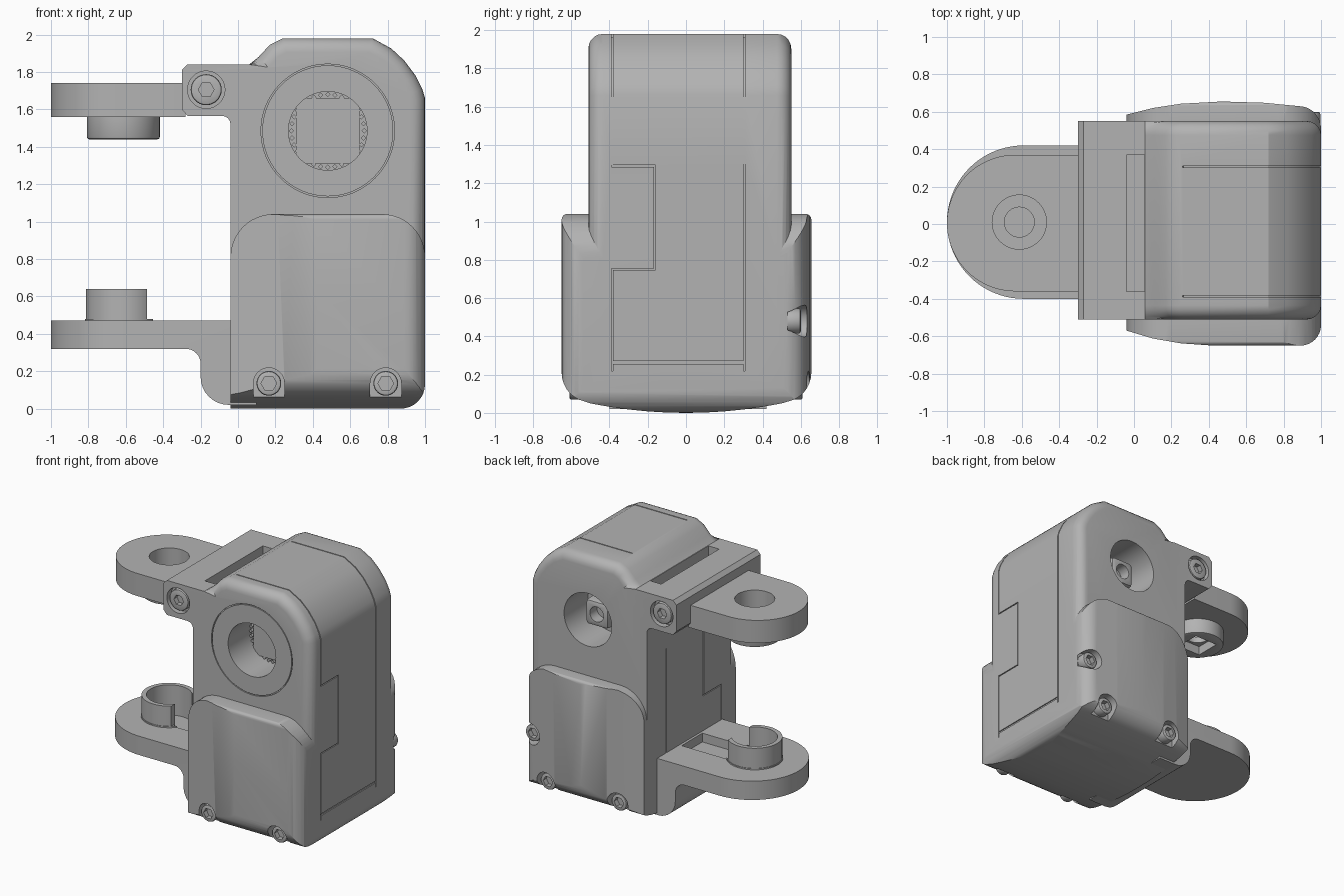
import bpy, bmesh, math
from math import pi, cos, sin

if "Cube" in bpy.data.objects:
    bpy.data.objects.remove(bpy.data.objects["Cube"])

grey = bpy.data.materials.new("plain grey")
grey.use_nodes = True
GREY = (0.45, 0.45, 0.45, 1)
grey.diffuse_color = GREY
grey.node_tree.nodes["Principled BSDF"].inputs["Base Color"].default_value = GREY


def arc(cx, cy, r, a0=0, a1=360, n=8):
    """Points on an arc, in degrees; the end point is included."""
    steps = [math.radians(a0 + (a1 - a0) * i / n) for i in range(n + 1)]
    return [(cx + r * cos(a), cy + r * sin(a)) for a in steps]


def prism(name, pts, axis, lo, hi):
    """Extrude a 2D outline along an axis."""
    place = {"x": lambda p, t: (t, p[0], p[1]),
             "y": lambda p, t: (p[0], t, p[1]),
             "z": lambda p, t: (p[0], p[1], t)}[axis]
    bm = bmesh.new()
    face = bm.faces.new([bm.verts.new(place(p, lo)) for p in pts])
    out = bmesh.ops.extrude_face_region(bm, geom=[face])
    move = [b - a for a, b in zip(place((0, 0), lo), place((0, 0), hi))]
    verts = [g for g in out["geom"] if isinstance(g, bmesh.types.BMVert)]
    bmesh.ops.translate(bm, verts=verts, vec=move)
    bmesh.ops.recalc_face_normals(bm, faces=bm.faces)
    mesh = bpy.data.meshes.new(name)
    bm.to_mesh(mesh)
    bm.free()
    mesh.materials.append(grey)
    ob = bpy.data.objects.new(name, mesh)
    bpy.context.collection.objects.link(ob)
    return ob


def box(name, x0, x1, y0, y1, z0, z1):
    return prism(name, [(x0, y0), (x1, y0), (x1, y1), (x0, y1)], "z", z0, z1)


def disc(name, cx, cy, r, axis, lo, hi, n=48):
    return prism(name, arc(cx, cy, r, n=n)[:-1], axis, lo, hi)


def apply(ob, kind, **settings):
    mod = ob.modifiers.new(kind, kind)
    for key, value in settings.items():
        setattr(mod, key, value)
    bpy.context.view_layer.objects.active = ob
    bpy.ops.object.modifier_apply(modifier=mod.name)


def boolean(ob, other, how="DIFFERENCE"):
    apply(ob, "BOOLEAN", object=other, operation=how, solver="EXACT")
    bpy.data.objects.remove(other)


# Upper housing with the hinge ear, rounded on its front and back outline
crown = [(1, 1.66), (0.985, 1.71), (0.95, 1.78), (0.89, 1.86), (0.82, 1.925), (0.72, 1.98)]
outline = [(-0.04, 0.5), (1, 0.5)] + crown + [
    (0.24, 1.98), (0.17, 1.945), (0.11, 1.88), (0.06, 1.84), (-0.27, 1.84), (-0.3, 1.81),
    (-0.3, 1.6), (-0.27, 1.565)] + arc(-0.085, 1.52, 0.045, 90, 0, 4)
housing = prism("housing", outline, "y", -0.51, 0.55)
bm = bmesh.new()
bm.from_mesh(housing.data)
rim = [e for e in bm.edges if abs(e.verts[0].co.y - e.verts[1].co.y) < 0.01
       and min(v.co.x for v in e.verts) > 0.05]
bmesh.ops.bevel(bm, geom=rim, offset=0.075, segments=5, profile=0.5, affect="EDGES")
bm.to_mesh(housing.data)
bm.free()

# Lower shell: front outline, bowed plan and bowed underside intersected
shell = prism("shell", [(-0.04, 0)] + arc(0.87, 0.13, 0.13, -90, 0)
              + arc(0.77, 0.81, 0.23, 0, 90, 12) + arc(0.19, 0.81, 0.23, 90, 180, 12), "y", -0.8, 0.8)
plan = [(-0.04, -0.57), (0.1, -0.612), (0.25, -0.638), (0.42, -0.65)] + arc(0.89, -0.54, 0.11, -90, 0)
plan += arc(0.88, 0.51, 0.12, 0, 80) + [(0.7, 0.648), (0.47, 0.655), (0.25, 0.643), (0.1, 0.62), (-0.04, 0.585)]
boolean(shell, prism("plan", plan, "z", -1, 2), "INTERSECT")
belly = [(y / 10, 0.06 * (y / 5.5) ** 2) for y in range(-5, 6)]
belly += arc(0.5, 0.21, 0.155, -65, 0, 6) + arc(0.625, 1.01, 0.03, 0, 90, 4)
belly += arc(-0.62, 1.01, 0.03, 90, 180, 4) + arc(-0.495, 0.21, 0.155, 180, 245, 6)
boolean(shell, prism("belly", belly, "x", -1, 2), "INTERSECT")
boolean(housing, shell, "UNION")

# Output bores, ring groove and the pocket on top
HX, HZ = 0.48, 1.485
boolean(housing, disc("bore", HX, HZ, 0.21, "y", -0.7, -0.22, 64))
boolean(housing, disc("bore", HX, HZ, 0.21, "y", 0.25, 0.7, 64))
groove = disc("groove", HX, HZ, 0.357, "y", -0.6, -0.5, 64)
boolean(groove, disc("core", HX, HZ, 0.35, "y", -0.7, -0.4, 64))
boolean(housing, groove)
boolean(housing, box("pocket", -0.04, 0.055, -0.36, 0.37, 1.7, 1.9))

# Panel seams over the top and down both sides
for y in (-0.386, 0.305):
    path = [(1, 1.29)] + crown + [(0.26, 1.98)]
    scaled = lambda k: [(0.5 + (x - 0.5) * k, 1 + (z - 1) * k) for x, z in path]
    boolean(housing, prism("seam", scaled(1.02) + scaled(0.985)[::-1], "y", y - 0.004, y + 0.004))
for face_x in (-0.04, 1):
    def seam(y0, y1, z0, z1):
        boolean(housing, box("seam", face_x - 0.008, face_x + 0.008, y0, y1, z0, z1))
    seam(-0.39, -0.382, 0.22, 0.75)
    seam(-0.39, -0.16, 0.746, 0.754)
    seam(-0.168, -0.16, 0.75, 1.29)
    seam(-0.39, -0.16, 1.286, 1.294)
    seam(0.301, 0.309, 0.22, 1.3)
    if face_x == 1:
        seam(-0.39, 0.305, 0.255, 0.27)


# Socket screws set into recesses
def screw(x, z, r, sign, seat, top, notch=0):
    lo, hi = sorted((sign * seat, sign * 0.9))
    boolean(housing, disc("recess", x, z, r, "y", lo, hi, 32))
    if notch:
        boolean(housing, box("notch", x - r, x + r, lo, hi, z - notch, z))
    lo, hi = sorted((sign * (seat - 0.02), sign * top))
    head = disc("screw", x, z, r - 0.017, "y", lo, hi, 32)
    apply(head, "BEVEL", width=0.012, segments=2, limit_method="ANGLE")
    lo, hi = sorted((sign * (top - 0.04), sign * 0.9))
    boolean(head, disc("socket", x, z, 0.042, "y", lo, hi, 6))


for side in (-1, 1):
    for x in (0.165, 0.79):
        screw(x, 0.135, 0.083, side, 0.54, 0.61, 0.085)
screw(0.93, 0.48, 0.083, 1, 0.53, 0.6)
screw(-0.17, 1.705, 0.1, -1, 0.46, 0.505)
screw(-0.17, 1.705, 0.1, 1, 0.5, 0.545)

# Front output: square drive with a ring of teeth
box("drive_block", HX - 0.17, HX + 0.17, -0.25, -0.2, HZ - 0.175, HZ + 0.175)
for i in range(32):
    a = 2 * pi * i / 32
    x, z = HX + 0.195 * cos(a), HZ + 0.195 * sin(a)
    disc("tooth", x, z, 0.014, "y", -0.25, -0.2, 4)

# Back output: square nut with a bored shaft
nut = box("nut", HX - 0.1, HX + 0.1, 0.2, 0.44, HZ - 0.1, HZ + 0.1)
apply(nut, "BEVEL", width=0.025, segments=2, limit_method="ANGLE")
boolean(nut, disc("nut_bore", HX, HZ, 0.06, "y", 0.35, 0.6, 32))

# Upper arm with counterbored hole and square-socketed boss
AX = -0.613
upper = prism("upper_arm", arc(-0.635, 0.005, 0.365, 90, 270, 40) + [(-0.28, -0.36), (-0.28, 0.37)],
              "z", 1.56, 1.74)
boss = disc("boss", AX, 0.01, 0.195, "z", 1.44, 1.6)
apply(boss, "BEVEL", width=0.012, segments=2, limit_method="ANGLE")
boolean(upper, boss, "UNION")
boolean(upper, disc("counterbore", AX, 0.01, 0.145, "z", 1.56, 1.9))
boolean(upper, disc("hole", AX, 0.01, 0.08, "z", 1.3, 1.9))
boolean(upper, box("square", AX - 0.1, AX + 0.1, -0.09, 0.11, 1.3, 1.51))

# Lower arm and foot: side outline intersected with a round-ended plan
side = [(-1, 0.47), (-1, 0.32)] + arc(-0.28, 0.24, 0.08, 90, 0) + arc(-0.05, 0.17, 0.15, 180, 270)
lower = prism("lower_arm", side + [(0.1, 0.02), (0.1, 0.47)], "y", -0.6, 0.6)
boolean(lower, prism("arm_plan", arc(-0.59, 0.01, 0.41, 90, 270, 40) + [(0.1, -0.4), (0.1, 0.42)],
                     "z", -1, 1), "INTERSECT")
boolean(lower, disc("hub", AX, 0.01, 0.205, "z", 0.4, 0.48), "UNION")
boolean(lower, disc("bore", AX, 0.01, 0.165, "z", 0.4, 0.6))
boolean(lower, box("channel", AX, -0.06, -0.12, 0.14, 0.4, 0.6))

# Open collar on the lower arm
collar = disc("collar", AX, 0.01, 0.2, "z", 0.4, 0.64)
boolean(collar, disc("inner", AX, 0.01, 0.165, "z", 0.3, 0.8))
boolean(collar, box("opening", -0.487, 0, -0.4, 0.4, 0.3, 0.8))

for ob in list(bpy.context.scene.objects):
    if ob.type == "MESH":
        bpy.ops.object.select_all(action="DESELECT")
        ob.select_set(True)
        bpy.context.view_layer.objects.active = ob
        bpy.ops.object.shade_smooth_by_angle(angle=math.radians(28))
